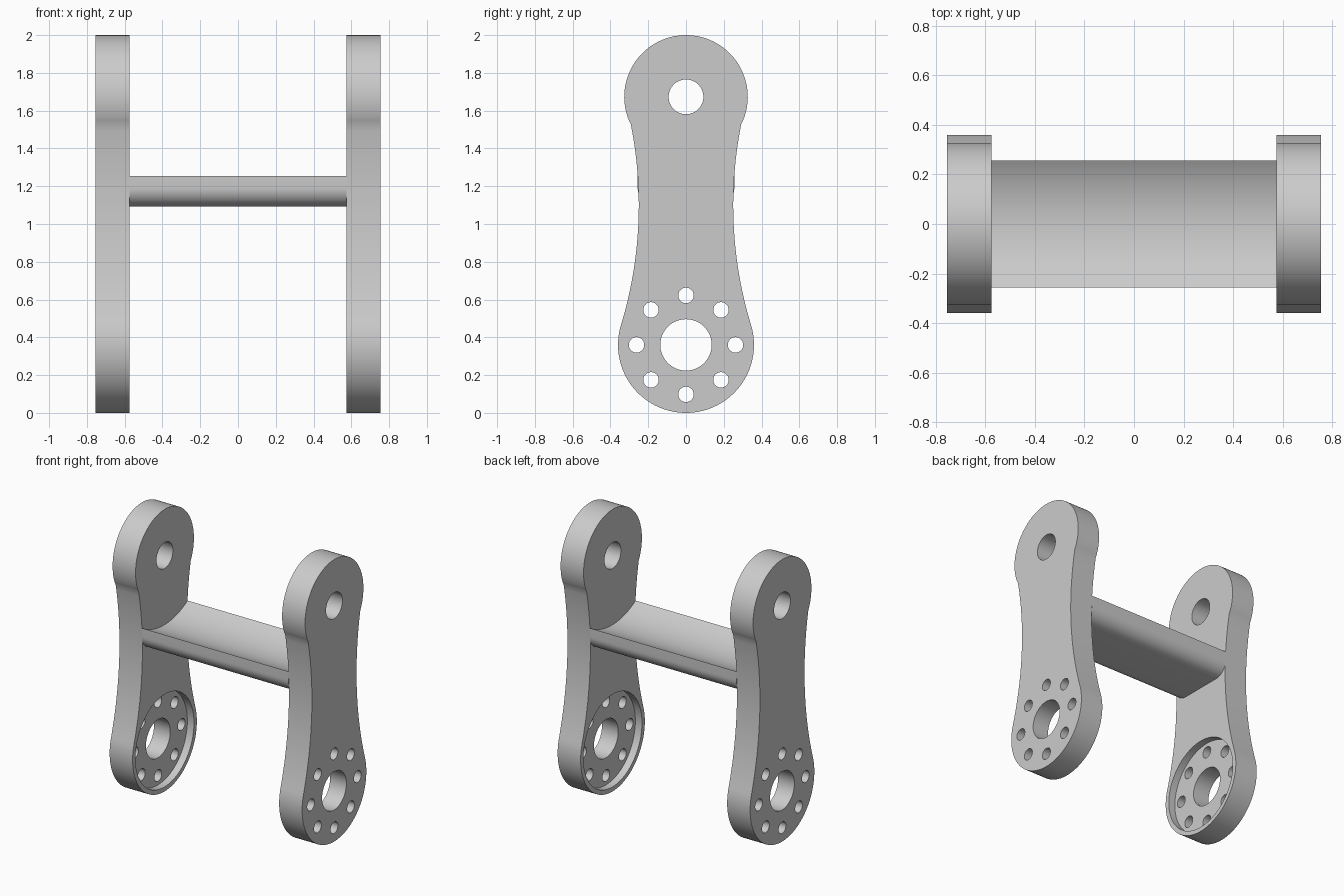
import bpy, bmesh
from math import sin, cos, pi, sqrt, asin, atan2

cube = bpy.data.objects.get("Cube")
if cube:
    bpy.data.objects.remove(cube, do_unlink=True)

grey = bpy.data.materials.new("plain grey")
grey.use_nodes = True
GREY = (0.6, 0.6, 0.6, 1)
grey.diffuse_color = GREY
grey.node_tree.nodes["Principled BSDF"].inputs["Base Color"].default_value = GREY

LOW, LOW_R = 0.36, 0.36        # lower round end
TOP, TOP_R = 1.673, 0.327      # upper round end
WAIST, WAIST_Y = 1.10, 0.25    # narrowest height and half width
INNER, OUTER = 0.575, 0.755    # plate faces


def arc(cy, cz, r, a0, a1, n):
    """Points (y, z) on an arc; angles are measured from +y."""
    return [(cy + r * cos(a0 + (a1 - a0) * i / n),
             cz + r * sin(a0 + (a1 - a0) * i / n)) for i in range(n + 1)]


def circle(cy, cz, r, n=48):
    return arc(cy, cz, r, 0, 2 * pi, n)[:-1]


def mirrored(half):
    """Close a +y half profile, running bottom to top, with its mirror."""
    return half + [(-y, z) for y, z in reversed(half) if abs(y) > 1e-5]


def prism(name, loops, x0, x1):
    """Extrude closed (y, z) loops along x."""
    bm = bmesh.new()
    for loop in loops:
        face = bm.faces.new([bm.verts.new((x0, y, z)) for y, z in loop])
        ext = bmesh.ops.extrude_face_region(bm, geom=[face], use_keep_orig=True)
        for v in ext["geom"]:
            if isinstance(v, bmesh.types.BMVert):
                v.co.x = x1
    bmesh.ops.recalc_face_normals(bm, faces=bm.faces)
    mesh = bpy.data.meshes.new(name)
    bm.to_mesh(mesh)
    bm.free()
    mesh.materials.append(grey)
    obj = bpy.data.objects.new(name, mesh)
    bpy.context.collection.objects.link(obj)
    return obj


def activate(obj):
    bpy.ops.object.select_all(action='DESELECT')
    obj.select_set(True)
    bpy.context.view_layer.objects.active = obj


def cut(obj, loops, x0, x1):
    cutter = prism("cutter", loops, x0, x1)
    cutter.hide_render = True
    activate(obj)
    mod = obj.modifiers.new("cut", 'BOOLEAN')
    mod.operation, mod.solver, mod.object = 'DIFFERENCE', 'EXACT', cutter
    bpy.ops.object.modifier_apply(modifier=mod.name)
    bpy.data.objects.remove(cutter, do_unlink=True)


def smooth(obj):
    activate(obj)
    bpy.ops.object.shade_smooth_by_angle(angle=pi / 6)


# Side plate outline: lower round end, hollow waist, upper round end
drop = WAIST - LOW
waist_r = (WAIST_Y ** 2 + drop ** 2 - LOW_R ** 2) / (2 * (LOW_R - WAIST_Y))
waist_c = WAIST_Y + waist_r
join_low = atan2(drop, waist_c)
join_z = 1.53
half = arc(0, LOW, LOW_R, -pi / 2, join_low, 32)
half += arc(waist_c, WAIST, waist_r, pi + join_low,
            pi - asin((join_z - WAIST) / waist_r), 28)[1:]
half += arc(0, TOP, TOP_R, asin((join_z - TOP) / TOP_R), pi / 2, 32)[1:]
outline = mirrored(half)

# Holes: pivot, hub and a ring of eight bolt holes
holes = [circle(0, TOP, 0.092), circle(0, LOW, 0.136)]
holes += [circle(0.262 * cos(i * pi / 4), LOW + 0.262 * sin(i * pi / 4), 0.041, 28)
          for i in range(8)]

for side, name in ((1, "left_plate"), (-1, "right_plate")):
    plate = prism(name, [outline], side * INNER, side * OUTER)
    # Round recess on the inner face
    cut(plate, [circle(0, LOW, 0.328, 72)], side * (INNER - 0.1), side * (INNER + 0.052))
    cut(plate, holes, side * (INNER - 0.1), side * (OUTER + 0.1))
    smooth(plate)

# Cross bar: flat underside, rounded lower corners, hollow top
BAR_Y, RIM, BOTTOM, DIP, FILLET = 0.256, 1.255, 1.092, 1.182, 0.1
sag = RIM - DIP
hollow_r = (BAR_Y ** 2 + sag ** 2) / (2 * sag)
half = [(0, BOTTOM)]
half += arc(BAR_Y - FILLET, BOTTOM + FILLET, FILLET, -pi / 2, 0, 14)
half += arc(0, DIP + hollow_r, hollow_r, -pi / 2 + asin(BAR_Y / hollow_r), -pi / 2, 18)
smooth(prism("cross_bar", [mirrored(half)], -INNER, INNER))
